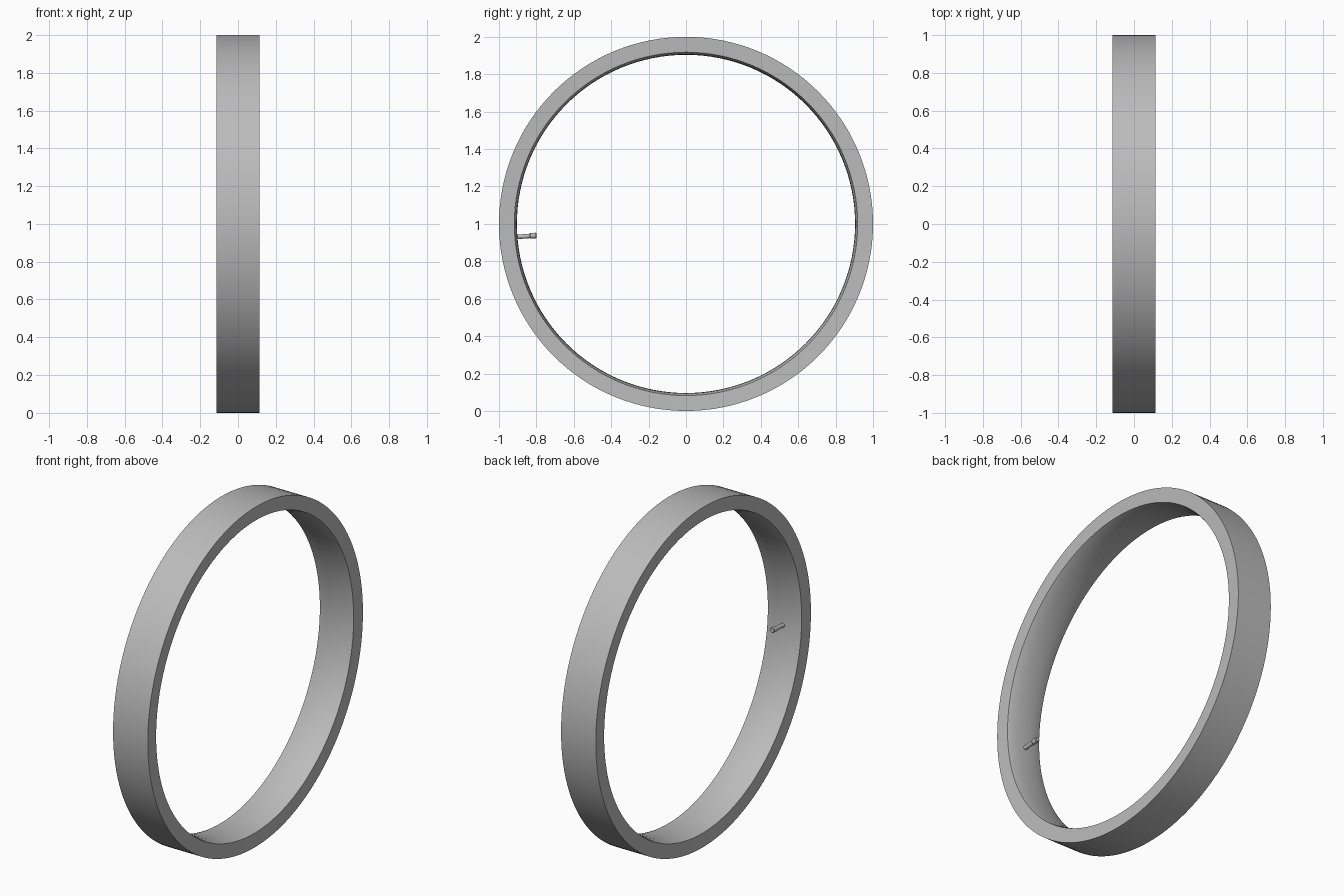
import bpy, bmesh, math
from mathutils import Vector

cube = bpy.data.objects.get("Cube")
if cube:
    bpy.data.objects.remove(cube, do_unlink=True)

metal = bpy.data.materials.new("grey_metal")
metal.use_nodes = True
grey = (0.5, 0.5, 0.5, 1)
metal.diffuse_color = grey
metal.node_tree.nodes["Principled BSDF"].inputs["Base Color"].default_value = grey


def lathe(name, profile, origin, axis, steps, closed):
    """Spin (along axis, radius) points around an axis."""
    axis = Vector(axis).normalized()
    side = axis.orthogonal().normalized()
    up = axis.cross(side)
    bm = bmesh.new()
    rings = []
    for i in range(steps):
        a = 2 * math.pi * i / steps
        out = side * math.cos(a) + up * math.sin(a)
        rings.append([bm.verts.new(Vector(origin) + axis * h + out * r) for h, r in profile])
    n = len(profile)
    for i in range(steps):
        a, b = rings[i], rings[(i + 1) % steps]
        for j in range(n if closed else n - 1):
            k = (j + 1) % n
            bm.faces.new((a[j], a[k], b[k], b[j]))
    if not closed:
        bm.faces.new([r[0] for r in rings])
        bm.faces.new([r[-1] for r in rings])
    bmesh.ops.recalc_face_normals(bm, faces=bm.faces)
    mesh = bpy.data.meshes.new(name)
    bm.to_mesh(mesh)
    bm.free()
    mesh.materials.append(metal)
    obj = bpy.data.objects.new(name, mesh)
    bpy.context.collection.objects.link(obj)
    bpy.ops.object.select_all(action='DESELECT')
    obj.select_set(True)
    bpy.context.view_layer.objects.active = obj
    bpy.ops.object.shade_smooth_by_angle(angle=math.radians(35))


# Rim: straight outer band, nearly flat side walls, slightly crowned inner face
wall = [(0.113, 1.0), (0.110, 0.918), (0.095, 0.913), (0.05, 0.906), (0.0, 0.904)]
mirrored = [(-x, r) for x, r in reversed(wall[:-1])]
lathe("wheel_rim", wall + mirrored, (0, 0, 1), (1, 0, 0), 128, True)

# Valve: stem with a slightly wider cap, pointing at the hub
base = Vector((0, -0.91, 0.93))
toward_hub = Vector((0, 0, 1)) - base
lathe("valve_stem", [(-0.01, 0.012), (0.08, 0.012)], base, toward_hub, 16, False)
lathe("valve_cap", [(0.075, 0.012), (0.079, 0.015), (0.107, 0.015), (0.111, 0.012)],
      base, toward_hub, 16, False)
